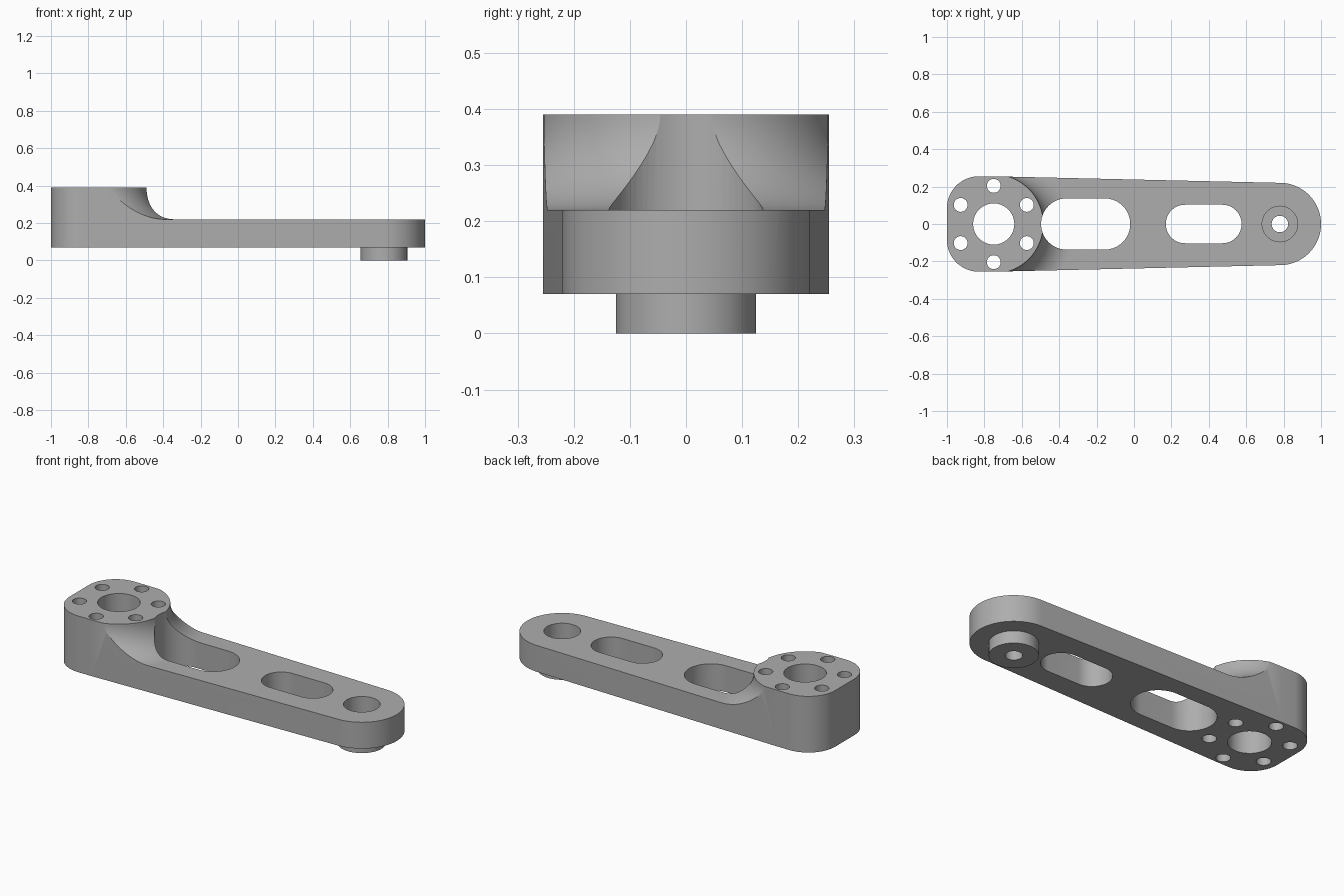
import bpy, bmesh, math
from math import cos, sin, pi

if "Cube" in bpy.data.objects:
    bpy.data.objects.remove(bpy.data.objects["Cube"])

HUB_X, END_X = -0.75, 0.78
BASE, DECK, TOP = 0.07, 0.22, 0.39

metal = bpy.data.materials.new("grey metal")
metal.diffuse_color = (0.42, 0.42, 0.42, 1)
metal.use_nodes = True
metal.node_tree.nodes["Principled BSDF"].inputs["Base Color"].default_value = metal.diffuse_color


def arc(cx, cy, r, a0, a1, n):
    """Points on an arc, angles in degrees."""
    return [(cx + r * cos(math.radians(a0 + (a1 - a0) * i / n)),
             cy + r * sin(math.radians(a0 + (a1 - a0) * i / n))) for i in range(n + 1)]


def to_object(bm, name):
    bmesh.ops.recalc_face_normals(bm, faces=bm.faces)
    mesh = bpy.data.meshes.new(name)
    bm.to_mesh(mesh)
    bm.free()
    mesh.materials.append(metal)
    ob = bpy.data.objects.new(name, mesh)
    bpy.context.collection.objects.link(ob)
    return ob


def prism(name, pts, z0, z1):
    """Extrude a flat outline from z0 to z1."""
    bm = bmesh.new()
    face = bm.faces.new([bm.verts.new((x, y, z0)) for x, y in pts])
    ext = bmesh.ops.extrude_face_region(bm, geom=[face])
    for v in ext["geom"]:
        if isinstance(v, bmesh.types.BMVert):
            v.co.z = z1
    return to_object(bm, name)


def disc(name, x, y, r, z0, z1, n=64):
    return prism(name, arc(x, y, r, 0, 360, n)[:-1], z0, z1)


def slot(name, x0, x1, r):
    pts = arc(x1 - r, 0, r, -90, 90, 32) + arc(x0 + r, 0, r, 90, 270, 32)
    return prism(name, pts, -0.2, 0.6)


def combine(ob, tool, operation):
    mod = ob.modifiers.new(operation.title(), "BOOLEAN")
    mod.operation, mod.solver, mod.object = operation, "EXACT", tool
    bpy.context.view_layer.objects.active = ob
    bpy.ops.object.modifier_apply(modifier=mod.name)
    bpy.data.objects.remove(tool)


# Arm outline: round tip, tapering sides, rounded square hub end
outline = (arc(END_X, 0, 0.22, -90, 90, 48)
           + [(HUB_X, 0.255)] + arc(-0.83, 0.085, 0.17, 90, 180, 24)
           + arc(-0.83, -0.085, 0.17, 180, 270, 24) + [(HUB_X, -0.255)])
arm = prism("crank_arm", outline, BASE, TOP)

# Sweep away everything above the deck, leaving the hub and its concave fillet
profile = [(0.265, 0.5)] + arc(0.435, TOP, 0.17, 180, 270, 20) + [(2.2, DECK), (2.2, 0.5)]
bm = bmesh.new()
steps = 64
rings = []
for i in range(steps + 1):
    a = -pi / 2 + pi * i / steps
    rings.append([bm.verts.new((HUB_X + r * cos(a), r * sin(a), z)) for r, z in profile])
for p, q in zip(rings, rings[1:]):
    for k in range(len(profile)):
        j = (k + 1) % len(profile)
        bm.faces.new((p[k], p[j], q[j], q[k]))
bm.faces.new(rings[0])
bm.faces.new(rings[-1])
combine(arm, to_object(bm, "fillet_cutter"), "DIFFERENCE")

# Boss under the tip
combine(arm, disc("boss", END_X, 0, 0.125, 0, 0.12), "UNION")

# Slots, hub bore, bolt circle and counterbored tip hole
cutters = [slot("large_slot", -0.497, -0.02, 0.137),
           slot("small_slot", 0.17, 0.575, 0.103),
           disc("hub_bore", HUB_X, 0, 0.11, -0.2, 0.6),
           disc("counterbore", END_X, 0, 0.095, 0.06, 0.6),
           disc("tip_hole", END_X, 0, 0.044, -0.2, 0.6, 40)]
for i in range(6):
    a = math.radians(30 + 60 * i)
    cutters.append(disc("bolt_hole", HUB_X + 0.204 * cos(a), 0.204 * sin(a), 0.037, -0.2, 0.6, 32))
for c in cutters:
    combine(arm, c, "DIFFERENCE")

# Smooth curved walls, keep crisp edges
bpy.ops.object.select_all(action="DESELECT")
arm.select_set(True)
bpy.context.view_layer.objects.active = arm
bpy.ops.object.shade_smooth_by_angle(angle=math.radians(25))
